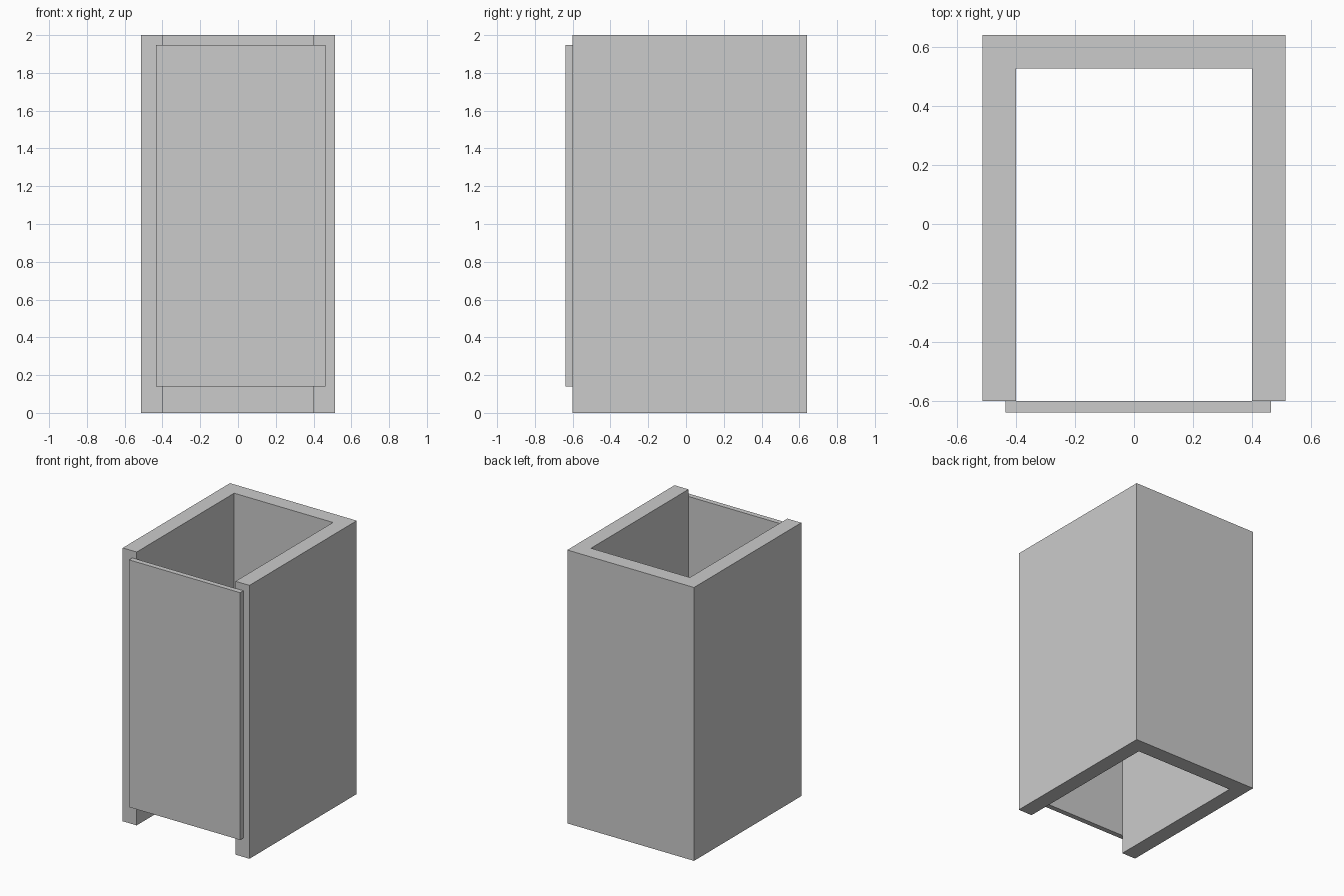
import bpy
import bmesh

if "Cube" in bpy.data.objects:
    bpy.data.objects.remove(bpy.data.objects["Cube"])


def extrude_profile(name, points, z0, z1):
    """Extrude a closed plan outline from z0 up to z1."""
    bm = bmesh.new()
    face = bm.faces.new([bm.verts.new((x, y, z0)) for x, y in points])
    result = bmesh.ops.extrude_face_region(bm, geom=[face], use_keep_orig=True)
    top = [v for v in result["geom"] if isinstance(v, bmesh.types.BMVert)]
    bmesh.ops.translate(bm, verts=top, vec=(0, 0, z1 - z0))
    bmesh.ops.recalc_face_normals(bm, faces=bm.faces)
    mesh = bpy.data.meshes.new(name)
    bm.to_mesh(mesh)
    bm.free()
    obj = bpy.data.objects.new(name, mesh)
    bpy.context.collection.objects.link(obj)
    return obj


# U-shaped surround: two side walls and a back wall, open at top, bottom and front
outer, inner = 0.513, 0.40
front, back, back_inner = -0.60, 0.64, 0.527
half = [(outer, front), (outer, back)]
inner_half = [(-inner, back_inner), (-inner, front)]
outline = (half + [(-x, y) for x, y in reversed(half)]
           + [(x, y) for x, y in reversed(inner_half)]
           + [(-x, y) for x, y in inner_half])
extrude_profile("wall_surround", outline, 0.0, 2.0)

# Thin door panel lying against the front, slightly off centre
x0, x1, y0, y1 = -0.435, 0.464, -0.638, front
extrude_profile("sliding_door", [(x0, y0), (x1, y0), (x1, y1), (x0, y1)], 0.139, 1.948)
